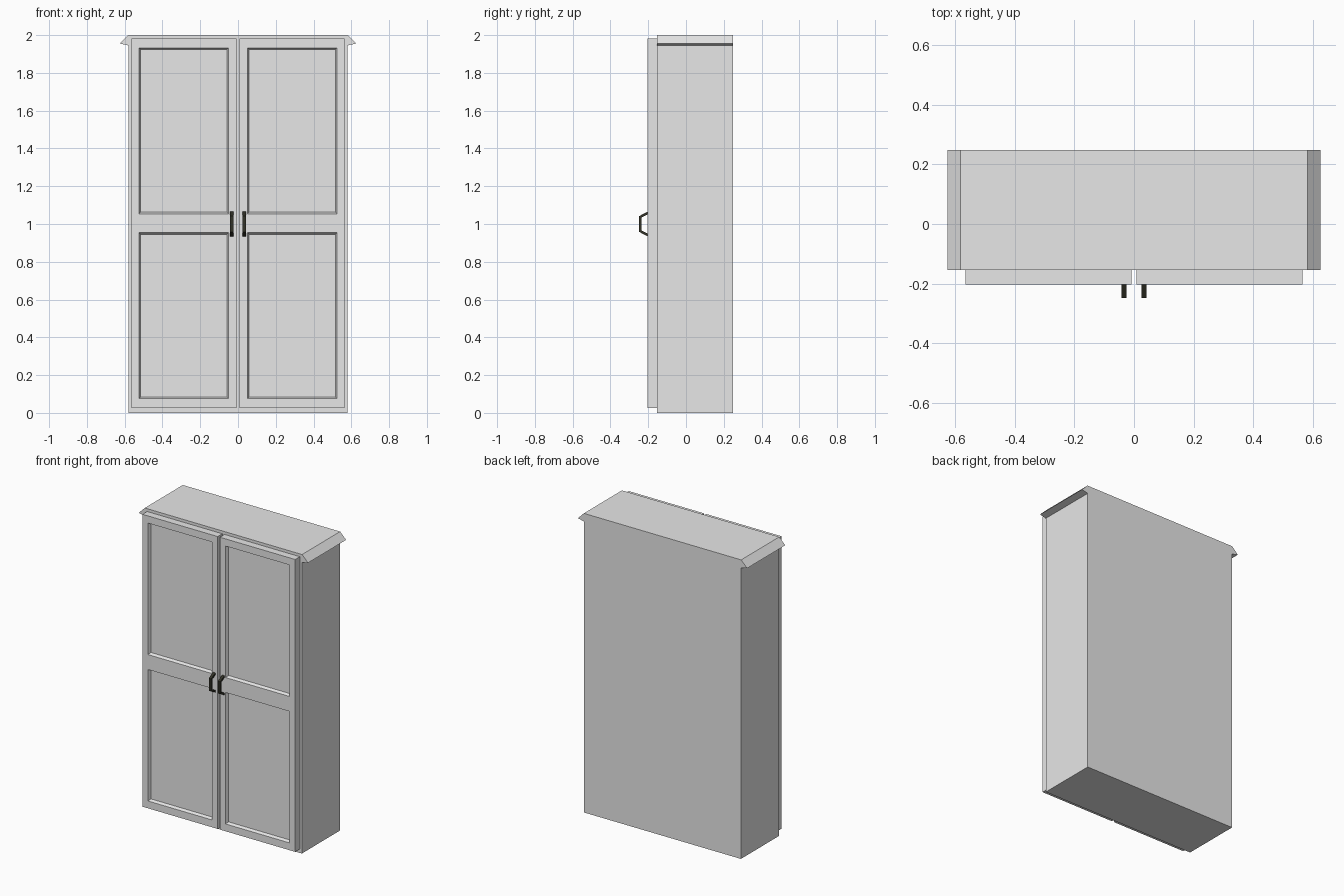
import bpy, bmesh
from mathutils import Vector

if "Cube" in bpy.data.objects:
    bpy.data.objects.remove(bpy.data.objects["Cube"])


def material(name, rgb):
    m = bpy.data.materials.new(name)
    m.diffuse_color = (*rgb, 1)
    m.use_nodes = True
    m.node_tree.nodes["Principled BSDF"].inputs["Base Color"].default_value = m.diffuse_color
    return m


GREY = material("light_grey", (0.8, 0.8, 0.8))
DARK = material("dark_metal", (0.034, 0.034, 0.022))


def finish(bm, name, mat):
    bmesh.ops.recalc_face_normals(bm, faces=bm.faces[:])
    me = bpy.data.meshes.new(name)
    bm.to_mesh(me)
    bm.free()
    me.materials.append(mat)
    ob = bpy.data.objects.new(name, me)
    bpy.context.collection.objects.link(ob)
    return ob


def prism(name, points, offset, mat):
    """Extrude a flat outline along an offset vector."""
    bm = bmesh.new()
    face = bm.faces.new([bm.verts.new(p) for p in points])
    ext = bmesh.ops.extrude_face_region(bm, geom=[face], use_keep_orig=True)
    new = [g for g in ext["geom"] if isinstance(g, bmesh.types.BMVert)]
    bmesh.ops.translate(bm, verts=new, vec=Vector(offset))
    return finish(bm, name, mat)


BACK, FRONT, DOOR = 0.248, -0.154, -0.203

# Cabinet body with the flared crown moulding on both sides
half = [(0.58, 0), (0.58, 1.945), (0.626, 1.956), (0.582, 2.0)]
outline = half + [(-x, z) for x, z in reversed(half)]
prism("cabinet_body", [(x, FRONT, z) for x, z in outline],
      (0, BACK - FRONT, 0), GREY)


def door(name, side):
    """Door leaf with two recessed, bevelled panels."""
    xs = sorted(side * x for x in (0.008, 0.051, 0.524, 0.565))
    zs = [0.026, 0.075, 0.954, 1.054, 1.933, 1.981]
    bm = bmesh.new()
    v = [[bm.verts.new((x, DOOR, z)) for x in xs] for z in zs]
    panels = []
    for j in range(5):
        for i in range(3):
            f = bm.faces.new((v[j][i], v[j][i + 1], v[j + 1][i + 1], v[j + 1][i]))
            if i == 1 and j in (1, 3):
                panels.append(f)
    bm.normal_update()
    bmesh.ops.inset_individual(bm, faces=panels, thickness=0.012, depth=-0.02)
    # door edges and back
    rim = [e for e in bm.edges if e.is_boundary]
    ext = bmesh.ops.extrude_edge_only(bm, edges=rim)
    new = [g for g in ext["geom"] if isinstance(g, bmesh.types.BMVert)]
    bmesh.ops.translate(bm, verts=new, vec=Vector((0, FRONT - DOOR, 0)))
    bmesh.ops.contextual_create(bm, geom=[e for e in bm.edges if e.is_boundary])
    return finish(bm, name, GREY)


# Handle side profile (y, z offset from the handle centre)
upper = [(DOOR, 0.052), (-0.236, 0.035), (-0.248, 0.042), (DOOR, 0.065)]
handle = [(DOOR, 0.065), (-0.248, 0.042), (-0.248, -0.042), (DOOR, -0.065),
          (DOOR, -0.051), (-0.236, -0.034), (-0.236, 0.034), (DOOR, 0.051)]

# Doors and handles, mirrored left and right
for label, side in (("left", -1), ("right", 1)):
    door(label + "_door", side)
    prism(label + "_handle", [(side * 0.025, y, 1.0 + z) for y, z in handle],
          (side * 0.017, 0, 0), DARK)
